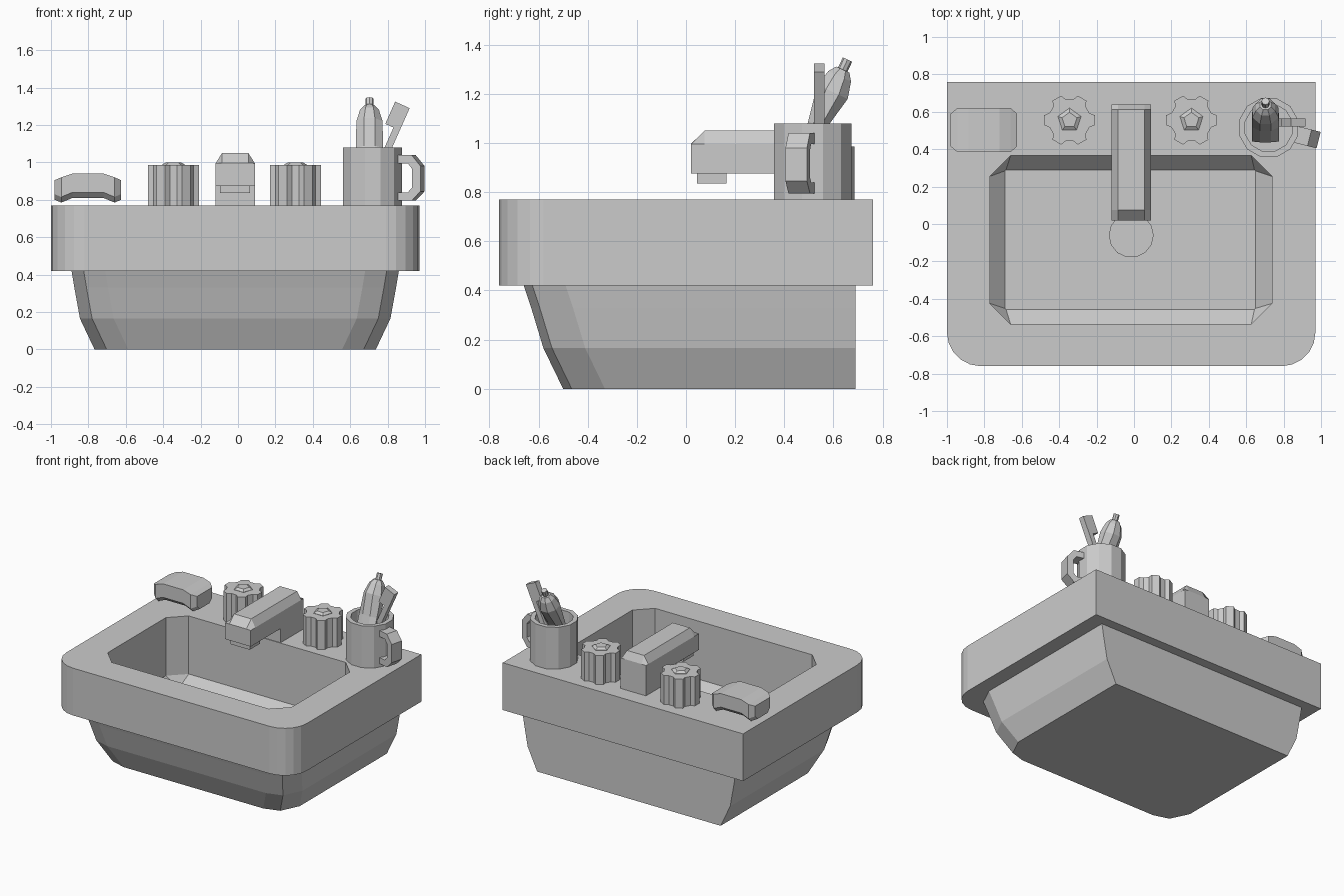
import bpy
from math import sin, cos, pi, radians
from mathutils import Matrix, Vector

if "Cube" in bpy.data.objects:
    bpy.data.objects.remove(bpy.data.objects["Cube"])


def mesh(name, verts, faces):
    me = bpy.data.meshes.new(name)
    me.from_pydata([tuple(v) for v in verts], [], faces)
    ob = bpy.data.objects.new(name, me)
    bpy.context.collection.objects.link(ob)
    return ob


def loft(name, rings, closed=False, mat=Matrix()):
    """Skin equal-length rings; caps the ends, or joins last to first."""
    n, m = len(rings[0]), len(rings)
    verts = [mat @ Vector(p) for r in rings for p in r]
    faces = []
    for k in range(m if closed else m - 1):
        a, b = k * n, (k + 1) % m * n
        faces += [(a + i, a + (i + 1) % n, b + (i + 1) % n, b + i) for i in range(n)]
    if not closed:
        faces += [tuple(range(n))[::-1], tuple(range((m - 1) * n, m * n))]
    ob = mesh(name, verts, faces)
    import bmesh
    bm = bmesh.new()
    bm.from_mesh(ob.data)
    bmesh.ops.recalc_face_normals(bm, faces=bm.faces)
    bm.to_mesh(ob.data)
    bm.free()
    return ob


def at(pts, z):
    return [(x, y, z) for x, y in pts]


def circle(r, n, cx=0, cy=0, ry=None, start=0):
    ry = r if ry is None else ry
    return [(cx + r * cos(start + 2 * pi * i / n), cy + ry * sin(start + 2 * pi * i / n))
            for i in range(n)]


def octagon(x0, x1, y0, y1, c):
    return [(x0 + c, y0), (x1 - c, y0), (x1, y0 + c), (x1, y1 - c),
            (x1 - c, y1), (x0 + c, y1), (x0, y1 - c), (x0, y0 + c)]


def box(name, x0, x1, y0, y1, z0, z1, mat=Matrix()):
    p = [(x0, y0), (x1, y0), (x1, y1), (x0, y1)]
    return loft(name, [at(p, z0), at(p, z1)], mat=mat)


def cut(target, cutter):
    mod = target.modifiers.new("cut", 'BOOLEAN')
    mod.operation, mod.solver, mod.object = 'DIFFERENCE', 'EXACT', cutter
    bpy.context.view_layer.objects.active = target
    bpy.ops.object.modifier_apply(modifier="cut")


CX = -0.015

# Sink rim slab, rounded at the two front corners
R = 0.18
outline = [(0.97, 0.76), (-1, 0.76)]
outline += [(-1 + R - R * cos(i * pi / 10), -0.76 + R - R * sin(i * pi / 10)) for i in range(6)]
outline += [(0.97 - R + R * sin(i * pi / 10), -0.76 + R - R * cos(i * pi / 10)) for i in range(6)]
rim = loft("sink_rim", [at(outline, 0.42), at(outline, 0.77)])

# Tapered basin below, square at the back
rings = []
for z, hx, yf in [(0, 0.752, -0.50), (0.165, 0.83, -0.58), (0.33, 0.86, -0.63), (0.42, 0.875, -0.66)]:
    half = [(hx - 0.18, yf), (hx - 0.065, yf + 0.035), (hx, yf + 0.17), (hx, 0.69)]
    rings.append(at([(CX + x, y) for x, y in half] + [(CX - x, y) for x, y in half[::-1]], z))
basin = loft("basin", rings)

# Hollow of the sink
hole = octagon(-0.77, 0.737, -0.535, 0.365, 0.11)
floor = octagon(-0.69, 0.65, -0.457, 0.29, 0.006)
hollow = loft("hollow", [at(floor, 0.26), at(hole, 0.34), at(hole, 0.9)])
cut(rim, hollow)
cut(basin, hollow)
bpy.data.objects.remove(hollow)

# Drain with three diagonal slots
drain_c = (-0.015, -0.06)
ring = circle(0.12, 14, *drain_c)
drain = loft("drain", [at(ring, 0.25), at(ring, 0.27)])
for off, half in [(-0.055, 0.07), (0, 0.095), (0.055, 0.07)]:
    m = Matrix.Translation((*drain_c, 0)) @ Matrix.Rotation(radians(-33), 4, 'Z')
    slot = box("slot", off - 0.015, off + 0.015, -half, half, 0.262, 0.3, m)
    cut(drain, slot)
    bpy.data.objects.remove(slot)


# Faucet: column, chamfered arm and nozzle
def spout_ring(y, x0, x1, z0, z1, c):
    return [(x0, y, z0), (x1, y, z0), (x1, y, z1 - c), (x1 - 0.035, y, z1),
            (x0 + 0.035, y, z1), (x0, y, z1 - c)]


arm = [spout_ring(0.02, -0.12, 0.09, 0.875, 0.996, 0.001),
       spout_ring(0.075, -0.12, 0.09, 0.875, 1.05, 0.055),
       spout_ring(0.613, -0.12, 0.09, 0.875, 1.05, 0.055),
       spout_ring(0.64, -0.12, 0.09, 0.875, 0.996, 0.001)]
loft("faucet_arm", arm)
box("faucet_column", -0.12, 0.09, 0.37, 0.64, 0.77, 0.875)
box("faucet_nozzle", -0.095, 0.065, 0.045, 0.165, 0.835, 0.875)

# Two lobed tap knobs with pentagon caps
for side, kx in (("left", -0.345), ("right", 0.307)):
    lobes = []
    for i in range(6):
        for deg, r in ((-20, 0.113), (-11, 0.138), (11, 0.138), (20, 0.113)):
            a = radians(60 * i + deg)
            lobes.append((kx + r * cos(a), 0.555 + r * sin(a)))
    loft(side + "_knob", [at(lobes, 0.77), at(lobes, 0.985)])
    big = circle(0.065, 5, kx, 0.555, start=pi / 2)
    small = circle(0.042, 5, kx, 0.555, start=pi / 2)
    loft(side + "_knob_cap", [at(big, 0.98), at(big, 0.987), at(small, 1.0)])

# Arched soap bar with clipped corners
rings = []
for x, i, zb, zt in [(-0.98, 0.03, 0.80, 0.905), (-0.945, 0, 0.785, 0.92), (-0.885, 0, 0.81, 0.94),
                     (-0.72, 0, 0.81, 0.94), (-0.66, 0, 0.785, 0.92), (-0.625, 0.03, 0.80, 0.905)]:
    y0, y1 = 0.385 + i, 0.62 - i
    rings.append([(x, y0 + 0.03, zb), (x, y1 - 0.03, zb), (x, y1, zb + 0.03),
                  (x, y1, zt), (x, y0, zt), (x, y0, zb + 0.03)])
loft("soap_bar", rings)

# Cup, hollow, with a handle turned slightly forward
C = (0.72, 0.515)
loft("cup", [at(circle(r, 12, *C, start=pi / 12), z) for r, z in
             [(0.163, 0.77), (0.163, 1.08), (0.13, 1.08), (0.13, 0.83)]])
turn = Matrix.Translation((*C, 0)) @ Matrix.Rotation(radians(-14), 4, 'Z')
outer = [(0.15, 1.04), (0.225, 1.04), (0.275, 0.98), (0.275, 0.845), (0.225, 0.795), (0.15, 0.795)]
inner = [(0.15, 0.995), (0.205, 0.995), (0.228, 0.965), (0.228, 0.865), (0.205, 0.84), (0.15, 0.84)]
w = 0.045
loft("cup_handle", [[(a[0], -w, a[1]), (a[0], w, a[1]), (b[0], w, b[1]), (b[0], -w, b[1])]
                    for a, b in zip(outer, inner)])
bpy.data.objects["cup_handle"].data.transform(turn)

# Paste tube: flat crimp at the bottom, round shoulder, small cap
lean = Matrix.Translation((0.703, 0.655, 1.335)) @ Matrix.Rotation(radians(-25), 4, 'X')
loft("paste_tube", [at(circle(rx, 8, ry=ry, start=pi / 8), t) for t, rx, ry in
                    [(-0.50, 0.078, 0.008), (-0.29, 0.078, 0.042), (-0.14, 0.076, 0.074),
                     (-0.07, 0.055, 0.055), (-0.04, 0.032, 0.032)]], mat=lean)
loft("tube_cap", [at(circle(0.021, 8), t) for t in (-0.045, 0.005)], mat=lean)

# Toothbrush leaning to the right
tilt = Matrix.Translation((0.895, 0.542, 1.30)) @ Matrix.Rotation(radians(24), 4, 'Y')
box("brush_stem", -0.012, 0.025, -0.022, 0.022, -0.46, 0, tilt)
box("brush_bristles", -0.06, -0.012, -0.022, 0.022, -0.13, 0, tilt)
